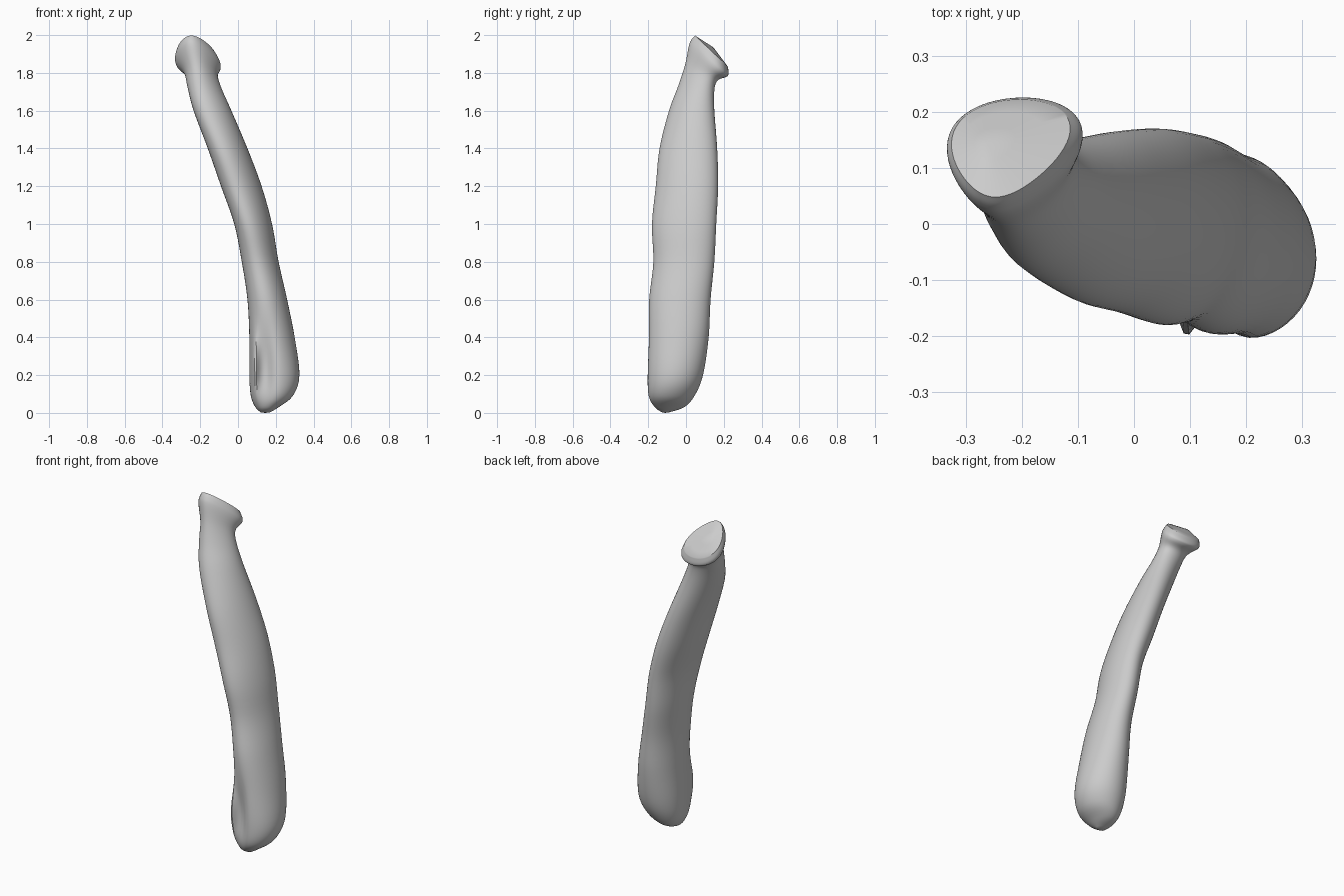
import bpy
import bmesh
from math import sin, cos, pi, exp

SEGMENTS = 56
STEPS = 5

cube = bpy.data.objects.get("Cube")
if cube:
    bpy.data.objects.remove(cube, do_unlink=True)

# Cross-sections from foot to head:
# height, left and right edge, front and back edge, tilt, egg shape
SECTIONS = [
    (0.003, .12, .17, -.13, -.09, 0, 0),
    (.03, .092, .215, -.17, -.01, 0, 0),
    (.09, .068, .29, -.2, .045, 0, 0),
    (.2, .06, .325, -.205, .09, 0, 0),
    (.4, .06, .3, -.2, .12, 0, 0),
    (.6, .05, .26, -.195, .13, 0, 0),
    (.8, .02, .215, -.173, .15, 0, 0),
    (1, -.02, .18, -.18, .16, 0, 0),
    (1.2, -.09, .125, -.16, .17, 0, 0),
    (1.4, -.16, .05, -.14, .165, 0, 0),
    (1.6, -.235, -.035, -.09, .15, 0, 0),
    (1.72, -.267, -.09, -.04, .15, -.15, .3),
    (1.8, -.285, -.115, -.005, .165, -.5, .7),
    (1.86, -.325, -.105, .015, .21, -.85, 1),
    (1.885, -.333, -.108, .03, .225, -.95, 1),
    (1.915, -.325, -.125, .048, .222, -.95, 1),
]


def blend(p, q, r, s, t):
    """Smooth curve through q and r."""
    return q + .5 * t * (r - p + t * (2*p - 5*q + 4*r - s + t * (3*(q - r) + s - p)))


def bell(value, middle, width):
    return exp(-((value - middle) / width) ** 2)


def ring_points(section):
    z, left, right, front, back, tilt, egg = section
    cx, cy = (left + right) / 2, (front + back) / 2
    a, b = (right - left) / 2, (back - front) / 2
    skew = (-.1 + .35 * min(1, z)) * (1 - egg)
    points = []
    for i in range(SEGMENTS):
        angle = 2 * pi * i / SEGMENTS
        side = sin(angle + skew)
        x = cx + a * cos(angle) * (1 + .3 * egg * side) + .25 * egg * b * side
        y = cy + b * side
        # Raised fold and shallow hollow low on the front
        if side < 0 and z < 1:
            fade = bell(z, .24, .16) * -side
            y -= .085 * fade * bell(x, .085, .022)
            y += .03 * fade * bell(x, .15, .035)
        points.append((x, y, z + tilt * (y - cy)))
    return points


def bridge(bm, lower, upper):
    for i in range(SEGMENTS):
        j = (i + 1) % SEGMENTS
        bm.faces.new((lower[i], lower[j], upper[j], upper[i]))


def close(bm, ring, tip, upward):
    centre = bm.verts.new(tip)
    for i in range(SEGMENTS):
        j = (i + 1) % SEGMENTS
        bm.faces.new((ring[i], ring[j], centre) if upward else (ring[j], ring[i], centre))


bm = bmesh.new()

# Long bowed shaft with its flared head
rings = []
last = len(SECTIONS) - 1
for k in range(last):
    around = [SECTIONS[min(max(k + n, 0), last)] for n in (-1, 0, 1, 2)]
    for step in range(STEPS):
        rings.append([blend(*values, step / STEPS) for values in zip(*around)])
rings.append(SECTIONS[last])
loops = [[bm.verts.new(p) for p in ring_points(r)] for r in rings]
for lower, upper in zip(loops, loops[1:]):
    bridge(bm, lower, upper)
close(bm, loops[0], (.145, -.11, 0), False)

# Slanted end face with a low ridge
peak = (-.263, .145, 1.935)
rim = loops[-1]
for amount in (.3, .65):
    inner = [bm.verts.new([c + amount * (p - c) for c, p in zip(v.co, peak)])
             for v in loops[-1]]
    bridge(bm, rim, inner)
    rim = inner
close(bm, rim, peak, True)

bmesh.ops.recalc_face_normals(bm, faces=bm.faces)
mesh = bpy.data.meshes.new("shaft")
bm.to_mesh(mesh)
bm.free()
shaft = bpy.data.objects.new("shaft", mesh)
bpy.context.collection.objects.link(shaft)

# Plain grey surface
grey = bpy.data.materials.new("plain_grey")
grey.use_nodes = True
colour = (.6, .6, .6, 1)
grey.diffuse_color = colour
grey.node_tree.nodes["Principled BSDF"].inputs["Base Color"].default_value = colour
mesh.materials.append(grey)

bpy.context.view_layer.objects.active = shaft
shaft.select_set(True)
bpy.ops.object.shade_smooth_by_angle(angle=.6)
